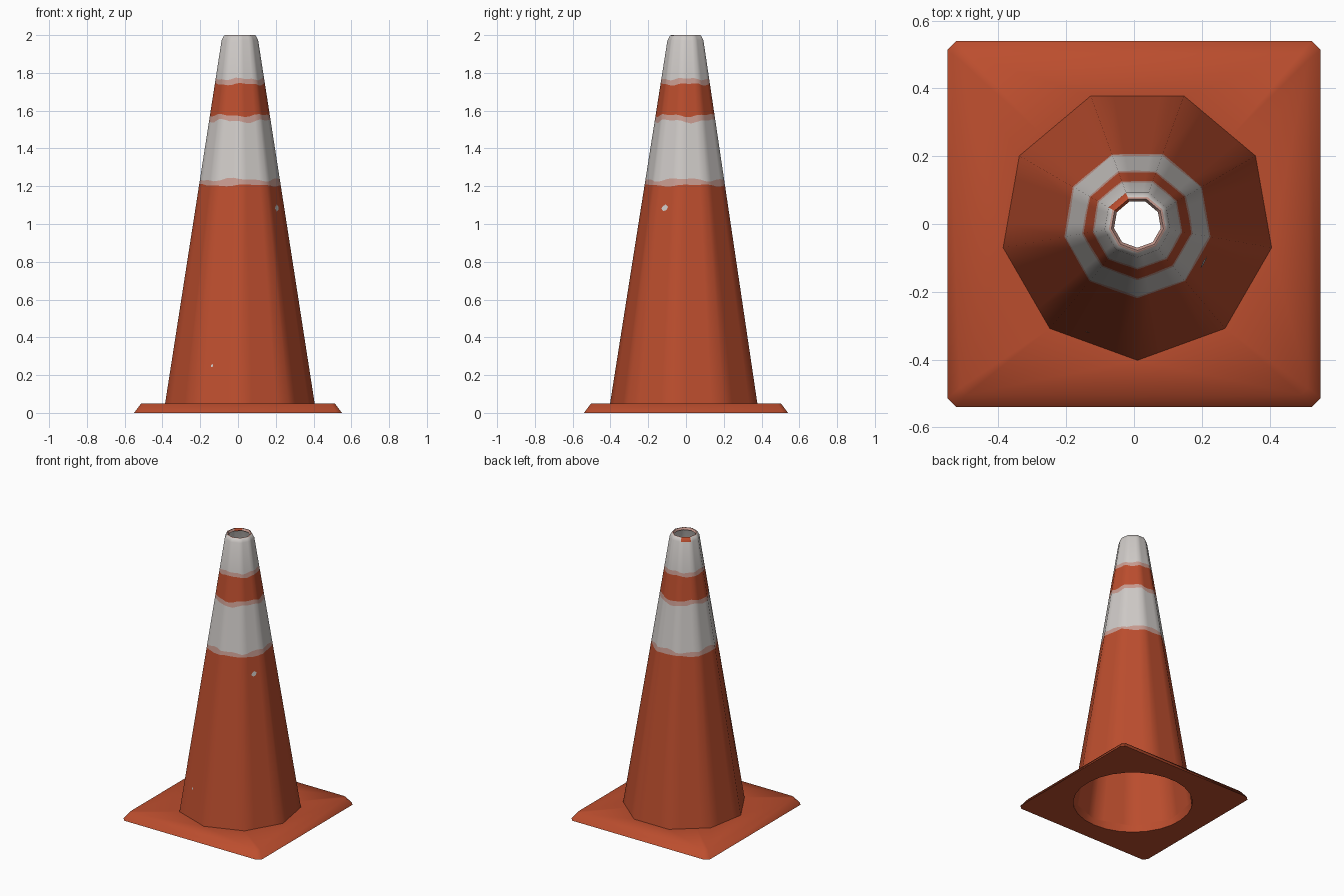
import bpy, bmesh, math
from mathutils import Vector

if "Cube" in bpy.data.objects:
    bpy.data.objects.remove(bpy.data.objects["Cube"])

def material(name, rgb):
    m = bpy.data.materials.new(name)
    m.diffuse_color = (*rgb, 1)
    m.use_nodes = True
    m.node_tree.nodes["Principled BSDF"].inputs["Base Color"].default_value = m.diffuse_color
    return m

ORANGE, WHITE, PINK = 0, 1, 2
MATS = [material("orange", (0.50, 0.075, 0.027)),
        material("off_white", (0.62, 0.59, 0.57)),
        material("faded_pink", (0.58, 0.33, 0.28))]
SIDES, CX = 9, 0.01

def finish(bm, name, angle=60):
    mesh = bpy.data.meshes.new(name)
    bm.to_mesh(mesh)
    bm.free()
    for m in MATS:
        mesh.materials.append(m)
    ob = bpy.data.objects.new(name, mesh)
    bpy.context.collection.objects.link(ob)
    bpy.context.view_layer.objects.active = ob
    ob.select_set(True)
    bpy.ops.object.shade_smooth_by_angle(angle=math.radians(angle))
    ob.select_set(False)
    return ob

def radius(z):
    return 0.402 - (z - 0.05) * 0.158

def corner(i, r):
    a = math.radians(-90 + 360 / SIDES * i)
    return Vector((CX + r * math.cos(a), r * math.sin(a), 0))

def nine_gon(r, cols):
    # points spread along the straight sides of a nine-sided ring
    return [corner(i, r).lerp(corner(i + 1, r), c / cols)
            for i in range(SIDES) for c in range(cols)]

def skin(bm, a, b, mat=0):
    n = len(a)
    for i in range(n):
        f = bm.faces.new((a[i], a[(i + 1) % n], b[(i + 1) % n], b[i]))
        f.material_index = mat

# Cone: single wall; stripe borders are slightly wavy rings
COLS = 4
N = SIDES * COLS
bm = bmesh.new()
# height, waviness, phase, colour of the band above
levels = [(0.05, 0, 0, ORANGE), (1.205, .007, 0.5, PINK), (1.235, .012, 2, WHITE),
          (1.545, .013, 4, PINK), (1.575, .010, 4.4, ORANGE),
          (1.74, .008, 1, PINK), (1.768, .008, 1.5, WHITE), (1.972, 0, 0, WHITE)]
prev = None
for z, amp, ph, col in levels:
    ring = []
    for i in range(N):
        t = 2 * math.pi * i / N
        zz = z + amp * (0.6 * math.sin(4 * t + ph) + 0.4 * math.sin(9 * t + 2 * ph))
        p = nine_gon(radius(zz), COLS)[i]
        ring.append(bm.verts.new((p.x, p.y, zz)))
    if prev:
        skin(bm, prev, ring, prev_col)
    prev, prev_col = ring, col
# Rounded rim and inward lip
for r, z, col in [(0.085, 1.998, WHITE), (0.078, 2.0, PINK), (0.070, 1.985, PINK)]:
    ring = [bm.verts.new((p.x, p.y, z)) for p in nine_gon(r, COLS)]
    skin(bm, prev, ring, col)
    prev = ring
# Worn orange patch on one side of the rim
for f in bm.faces:
    c = f.calc_center_median()
    a = math.degrees(math.atan2(c.y, c.x - CX))
    if c.z > 1.975 and 112 < a < 148:
        f.material_index = ORANGE
finish(bm, "cone_body")

# Base: square slab with cut corners, sloped rim and round hole
def slab_outline(bm, x, y, c, z):
    pts = [(x, c - y), (x, y - c), (x - c, y), (c - x, y),
           (-x, y - c), (-x, c - y), (c - x, -y), (x - c, -y)]
    return [bm.verts.new((px, py, z)) for px, py in pts]

def loop_edges(bm, loop):
    out = []
    for i, v in enumerate(loop):
        w = loop[(i + 1) % len(loop)]
        out.append(bm.edges.get((v, w)) or bm.edges.new((v, w)))
    return out

bm = bmesh.new()
low = slab_outline(bm, 0.55, 0.54, 0.027, 0)
high = slab_outline(bm, 0.513, 0.503, 0.02, 0.05)
skin(bm, low, high)
hole_top = [bm.verts.new((p.x, p.y, 0.05)) for p in nine_gon(radius(0.05), 3)]
hole_low = []
for p in nine_gon(1, 3):
    d = (p - Vector((CX, 0, 0))).normalized() * 0.395
    hole_low.append(bm.verts.new((CX + d.x, d.y, 0)))
skin(bm, hole_top, hole_low)
for outer, inner in ((high, hole_top), (low, hole_low)):
    bmesh.ops.triangle_fill(bm, use_beauty=True,
                            edges=loop_edges(bm, outer) + loop_edges(bm, inner))
bmesh.ops.recalc_face_normals(bm, faces=bm.faces[:])
finish(bm, "base_plate")

# Small paint chips lying on the cone sides
def chip(name, angle, z, w, h, shift=0):
    a = math.radians(angle)
    out = Vector((math.cos(a), math.sin(a), 0))
    side = Vector((-math.sin(a), math.cos(a), 0))
    bm = bmesh.new()
    vs = []
    for s, t in [(-1, -.2), (-.3, -1), (.6, -.6), (1, .3), (.2, 1), (-.6, .5)]:
        zz = z + t * h
        p = out * (radius(zz) * math.cos(math.pi / SIDES) + 0.002) + side * (s * w + shift)
        vs.append(bm.verts.new((CX + p.x, p.y, zz)))
    bm.faces.new(vs).material_index = WHITE
    finish(bm, name)

chip("paint_chip_upper", -30, 1.085, 0.02, 0.018)
chip("paint_chip_lower", -110, 0.25, 0.007, 0.008, -0.03)
